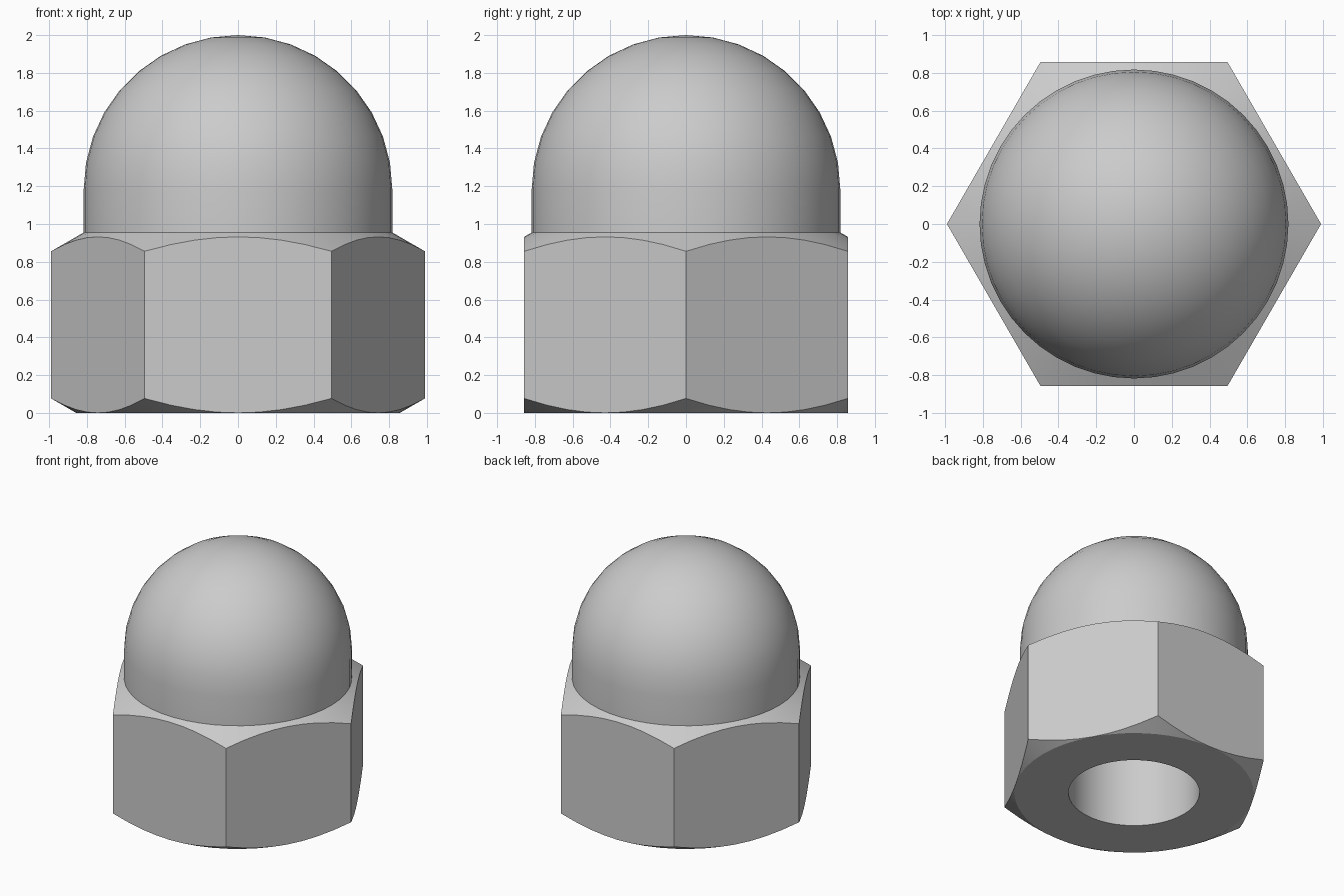
import bpy, bmesh
from math import sin, cos, tan, pi, radians

cube = bpy.data.objects.get("Cube")
if cube:
    bpy.data.objects.remove(cube)

SEGMENTS = 48
APOTHEM = 0.857          # half the width across the flats
SLOPE = tan(radians(30)) # chamfer
DOME_R, DOME_Z = 0.817, 1.183
HOLE_R, HOLE_TOP = 0.47, 1.42
HEX_TOP = 0.932


def hex_radius(a):
    return APOTHEM / cos(a % (pi / 3) - pi / 6)


def circle(r, z):
    return lambda a: (r, z)


def hex_bottom(a):
    r = hex_radius(a)
    return r, (r - APOTHEM) * SLOPE


def hex_top(a):
    r = hex_radius(a)
    return r, HEX_TOP - (r - APOTHEM) * SLOPE


# Rings run from the blind end of the hole, around the hex, to the dome tip
rings = [circle(0, HOLE_TOP), circle(HOLE_R, HOLE_TOP), circle(HOLE_R, 0),
         circle(APOTHEM, 0), hex_bottom, hex_top,
         circle(DOME_R, HEX_TOP + (APOTHEM - DOME_R) * SLOPE)]
STEPS = 9
for i in range(STEPS + 1):
    t = i / STEPS * pi / 2
    rings.append(circle(DOME_R * cos(t), DOME_Z + DOME_R * sin(t)))

bm = bmesh.new()
loops = []
for ring in rings:
    loop = []
    for k in range(SEGMENTS):
        a = 2 * pi * k / SEGMENTS
        r, z = ring(a)
        loop.append(bm.verts.new((r * cos(a), r * sin(a), z)))
    loops.append(loop)
for low, high in zip(loops, loops[1:]):
    for k in range(SEGMENTS):
        n = (k + 1) % SEGMENTS
        bm.faces.new((low[k], low[n], high[n], high[k]))
bmesh.ops.remove_doubles(bm, verts=bm.verts, dist=0.0005)
bmesh.ops.recalc_face_normals(bm, faces=bm.faces)

mesh = bpy.data.meshes.new("domed_hex_nut")
bm.to_mesh(mesh)
bm.free()
nut = bpy.data.objects.new("domed_hex_nut", mesh)
bpy.context.collection.objects.link(nut)

# Plain steel grey
steel = bpy.data.materials.new("steel_grey")
steel.use_nodes = True
colour = (0.6, 0.6, 0.6, 1)
steel.diffuse_color = colour
steel.node_tree.nodes["Principled BSDF"].inputs["Base Color"].default_value = colour
mesh.materials.append(steel)

# Smooth dome and hole, crisp hex edges
bpy.ops.object.select_all(action="DESELECT")
nut.select_set(True)
bpy.context.view_layer.objects.active = nut
bpy.ops.object.shade_smooth_by_angle(angle=radians(20))
